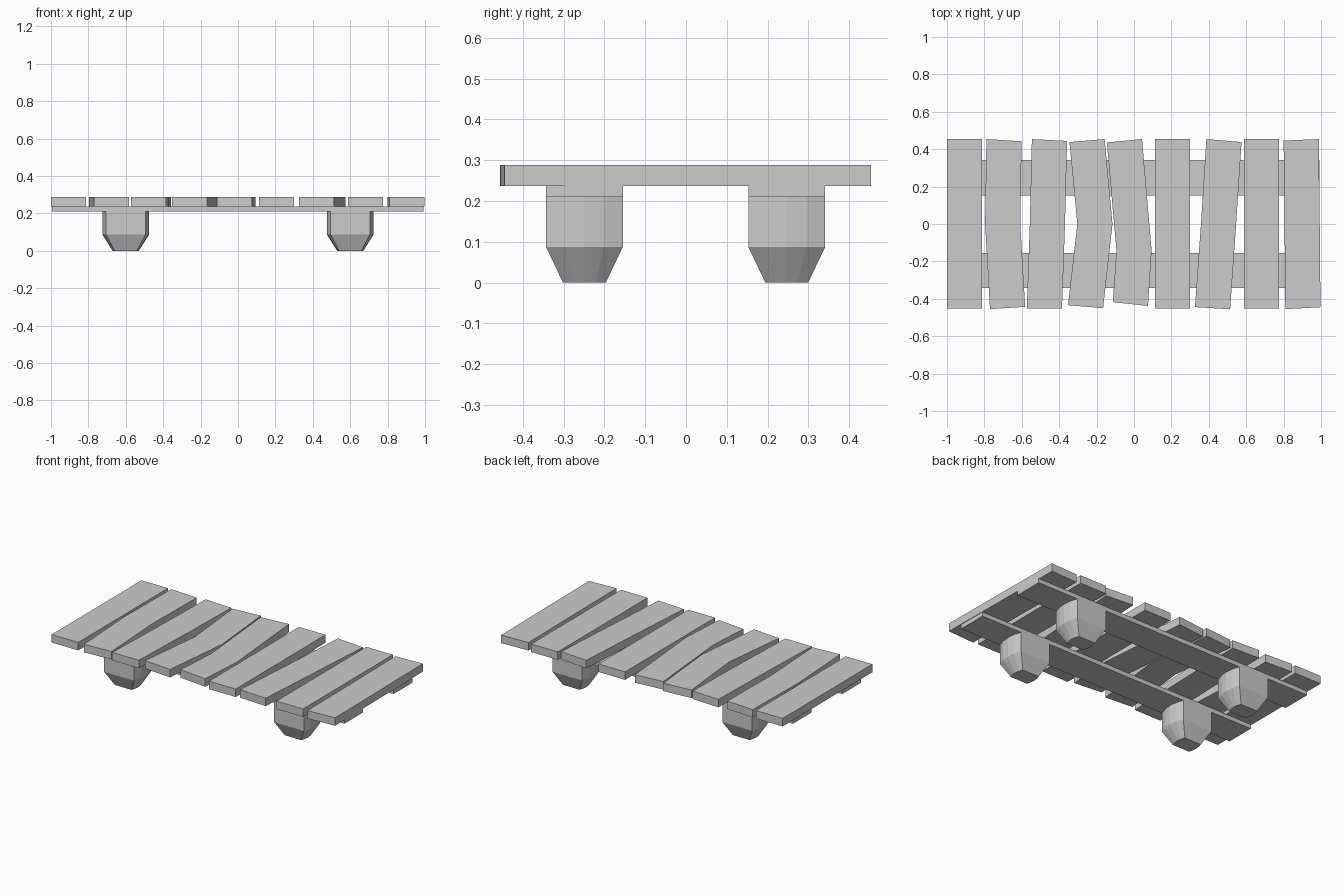
import bpy, bmesh

if "Cube" in bpy.data.objects:
    bpy.data.objects.remove(bpy.data.objects["Cube"])


def loft(name, rings):
    """Solid skinned through matching rings of 3D points."""
    bm = bmesh.new()
    loops = [[bm.verts.new(p) for p in ring] for ring in rings]
    n = len(loops[0])
    for a, b in zip(loops, loops[1:]):
        for i in range(n):
            j = (i + 1) % n
            bm.faces.new((a[i], a[j], b[j], b[i]))
    bm.faces.new(loops[0][::-1])
    bm.faces.new(loops[-1])
    bmesh.ops.recalc_face_normals(bm, faces=bm.faces)
    mesh = bpy.data.meshes.new(name)
    bm.to_mesh(mesh)
    bm.free()
    obj = bpy.data.objects.new(name, mesh)
    bpy.context.collection.objects.link(obj)
    return obj


PLANK_Z = (0.237, 0.288)
RAIL_Z = 0.21
HALF_W = 0.094

# planks: centre x at back, bend, front; end skew at back, front; bend y; front y
planks = [
    (-.906, -.906, -.906, 0, 0, 0, -.452),
    (-.695, -.702, -.676, -.006, .006, 0, -.449),
    (-.452, -.463, -.479, -.005, 0, 0, -.451),
    (-.251, -.209, -.259, .008, -.008, 0, -.442),
    (-.051, .000, -.019, .009, -.010, -.14, -.428),
    (.206, .206, .206, 0, 0, 0, -.452),
    (.481, .452, .420, -.008, -.006, 0, -.450),
    (.682, .682, .682, 0, 0, 0, -.452),
    (.894, .899, .903, .004, .005, 0, -.450),
]
for i, (xb, xm, xf, sb, sf, ym, yf) in enumerate(planks):
    yb = 0.454 - abs(sb)
    rings = []
    for x, y, skew in ((xb, yb, sb), (xm, ym, 0), (xf, yf, sf)):
        l, r = (x - HALF_W, y - skew), (x + HALF_W, y + skew)
        rings.append([(*l, PLANK_Z[0]), (*r, PLANK_Z[0]),
                      (*r, PLANK_Z[1]), (*l, PLANK_Z[1])])
    loft(f"plank_{i + 1}", rings)

# leg outline: flat front and back, faceted bulging ends
half = [(.105, -.094), (.120, -.047), (.125, 0), (.120, .047), (.105, .094)]
outline = half + [(-x, -y) for x, y in half]

for side, cy in (("front", -.249), ("back", .247)):
    # support rail under the planks
    loft(f"{side}_rail", [
        [(x, cy - .094, RAIL_Z), (x, cy + .094, RAIL_Z),
         (x, cy + .094, PLANK_Z[0]), (x, cy - .094, PLANK_Z[0])]
        for x in (-.995, .992)])
    # tapered stub legs
    for end, cx in (("left", -.6), ("right", .6)):
        loft(f"{side}_{end}_leg", [
            [(cx + x * s, cy + y * s, z) for x, y in outline]
            for z, s in ((0, .56), (.087, 1), (RAIL_Z, 1))])
